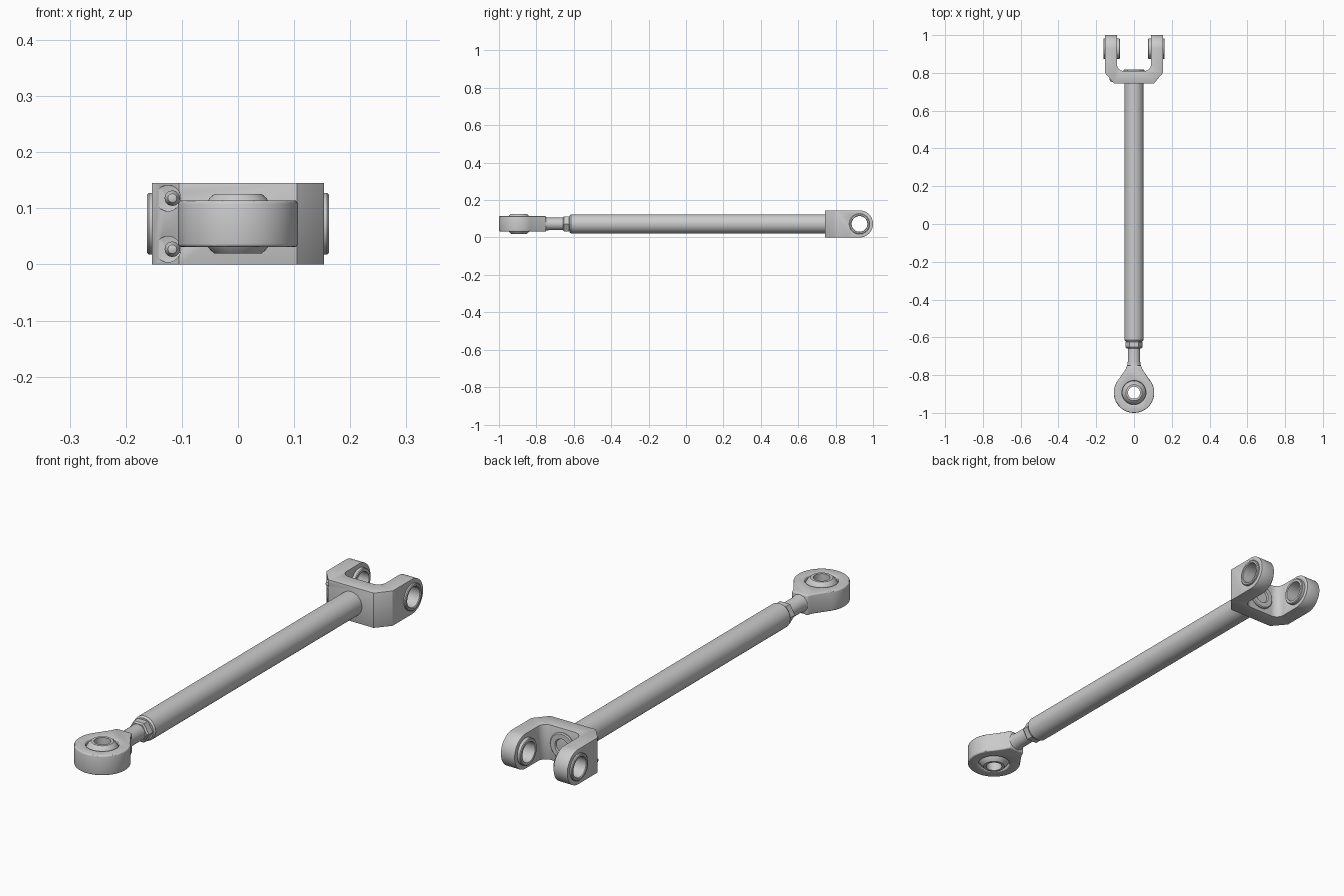
import bpy, bmesh
from math import sin, cos, pi, radians
from mathutils import Matrix, Vector

if "Cube" in bpy.data.objects:
    bpy.data.objects.remove(bpy.data.objects["Cube"])

ZC = 0.0725          # height of the rod axis
EYE_Y = -0.893       # centre of the ball-joint eye
PIN_Y = 0.9275       # centre of the fork pin holes
AXES = {'X': Matrix.Rotation(pi / 2, 4, 'Y'),
        'Y': Matrix.Rotation(-pi / 2, 4, 'X'),
        'Z': Matrix.Identity(4)}


def finish(name, bm):
    bmesh.ops.remove_doubles(bm, verts=bm.verts, dist=1e-6)
    bmesh.ops.recalc_face_normals(bm, faces=bm.faces)
    me = bpy.data.meshes.new(name)
    bm.to_mesh(me)
    bm.free()
    ob = bpy.data.objects.new(name, me)
    bpy.context.collection.objects.link(ob)
    return ob


def lathe(name, profile, axis, centre, closed=False, segs=48):
    """Spin (radius, distance along axis) points around an axis."""
    bm = bmesh.new()
    vs = [bm.verts.new((r, 0, t)) for r, t in profile]
    for a, b in zip(vs, vs[1:] + vs[:1] if closed else vs[1:]):
        bm.edges.new((a, b))
    bmesh.ops.spin(bm, geom=bm.verts[:] + bm.edges[:], cent=(0, 0, 0),
                   axis=(0, 0, 1), angle=2 * pi, steps=segs)
    bmesh.ops.transform(bm, verts=bm.verts,
                        matrix=Matrix.Translation(centre) @ AXES[axis])
    return finish(name, bm)


def cylinder(name, r, a, b, axis, centre, segs=48):
    return lathe(name, [(0, a), (r, a), (r, b), (0, b)], axis, centre, segs=segs)


def prism(name, points, offset):
    """Extrude a closed outline of 3D points by an offset."""
    bm = bmesh.new()
    face = bm.faces.new([bm.verts.new(p) for p in points])
    ext = bmesh.ops.extrude_face_region(bm, geom=[face])
    bmesh.ops.translate(bm, vec=Vector(offset),
                        verts=[g for g in ext['geom'] if isinstance(g, bmesh.types.BMVert)])
    return finish(name, bm)


def activate(ob):
    bpy.ops.object.select_all(action='DESELECT')
    ob.select_set(True)
    bpy.context.view_layer.objects.active = ob


def boolean(ob, tool, op='DIFFERENCE'):
    m = ob.modifiers.new("cut", 'BOOLEAN')
    m.object, m.operation, m.solver = tool, op, 'EXACT'
    activate(ob)
    bpy.ops.object.modifier_apply(modifier=m.name)
    bpy.data.objects.remove(tool)


def bevel(ob, width, segs=2):
    m = ob.modifiers.new("edge_bevel", 'BEVEL')
    m.width, m.segments, m.limit_method, m.angle_limit = width, segs, 'ANGLE', radians(40)
    activate(ob)
    bpy.ops.object.modifier_apply(modifier=m.name)


def arc(cx, cy, r, a0, a1, n):
    return [(cx + r * cos(radians(a0 + (a1 - a0) * i / n)),
             cy + r * sin(radians(a0 + (a1 - a0) * i / n))) for i in range(n + 1)]


# fork: U outline from above, trimmed to a round-ended side outline
half = [(0.105, 0.743), (0.153, 0.80), (0.153, 1.05), (0.09, 1.05)]
half += arc(0.055, 0.845, 0.035, 0, -90, 8)
outline = half + [(-x, y) for x, y in reversed(half)]
fork = prism("fork", [(x, y, 0) for x, y in outline], (0, 0, 0.145))
side = [(0.70, 0)] + arc(PIN_Y, ZC, 0.0725, -90, 90, 28) + [(0.70, 0.145)]
boolean(fork, prism("side_trim", [(-0.3, y, z) for y, z in side], (0.6, 0, 0)), 'INTERSECT')
boolean(fork, cylinder("pin_hole", 0.05, -0.3, 0.3, 'X', (0, PIN_Y, ZC)))
for z in (0.027, 0.118):
    boolean(fork, cylinder("screw_pocket", 0.023, 0.70, 0.785, 'Y', (-0.125, 0, z), 24))
bevel(fork, 0.004)

# bushings in the fork arms
for s, label in ((-1, "left"), (1, "right")):
    ring = [(0.042, 0.075), (0.052, 0.075), (0.055, 0.078), (0.055, 0.159),
            (0.052, 0.162), (0.045, 0.162), (0.042, 0.159)]
    lathe("fork_bushing_" + label, [(r, s * t) for r, t in ring], 'X', (0, PIN_Y, ZC), True)

# small screws in the corner pockets
for z, label in ((0.027, "lower"), (0.118, "upper")):
    lathe("corner_screw_" + label, [(0, 0.752), (0.008, 0.755), (0.014, 0.768), (0.014, 0.79), (0, 0.79)],
          'Y', (-0.117, 0, z), segs=12)

# main rod
lathe("rod", [(0, -0.622), (0.045, -0.622), (0.051, -0.614), (0.051, 0.75), (0, 0.75)],
      'Y', (0, 0, ZC))

# rod end collar inside the fork
lathe("rod_collar", [(0, 0.80), (0.056, 0.80), (0.056, 0.814), (0.052, 0.818),
                     (0.032, 0.818), (0.030, 0.814), (0.030, 0.803), (0, 0.803)],
      'Y', (0, 0, ZC))

# lock nut and threaded neck
lathe("lock_nut", [(0, -0.658), (0.040, -0.658), (0.046, -0.652), (0.046, -0.626),
                   (0.040, -0.62), (0, -0.62)], 'Y', (0, 0, ZC), segs=6)
lathe("neck", [(0, -0.80), (0.041, -0.80), (0.040, -0.765), (0.036, -0.747), (0.033, -0.73),
               (0.033, -0.62), (0, -0.62)], 'Y', (0, 0, ZC))

# teardrop eye with ball socket
drop = arc(0, EYE_Y, 0.107, -90, 35, 24) + [(0.046, -0.772), (0.036, -0.748)]
drop += [(-x, y) for x, y in reversed(drop[1:])]
eye = prism("eye", [(x, y, 0.031) for x, y in drop], (0, 0, 0.083))
boolean(eye, cylinder("socket_hole", 0.063, -0.1, 0.3, 'Z', (0, EYE_Y, 0)))
bevel(eye, 0.006, 3)

# truncated ball with a bore
R, h = 0.068, 0.053
ball = [((R * R - t * t) ** 0.5, t) for t in [h * (i / 8 - 1) for i in range(17)]]
lathe("ball", ball + [(0.032, h), (0.032, -h)], 'Z', (0, EYE_Y, ZC), True)

# smooth shading with crisp edges
for ob in list(bpy.data.objects):
    activate(ob)
    bpy.ops.object.shade_smooth_by_angle(angle=radians(30))
